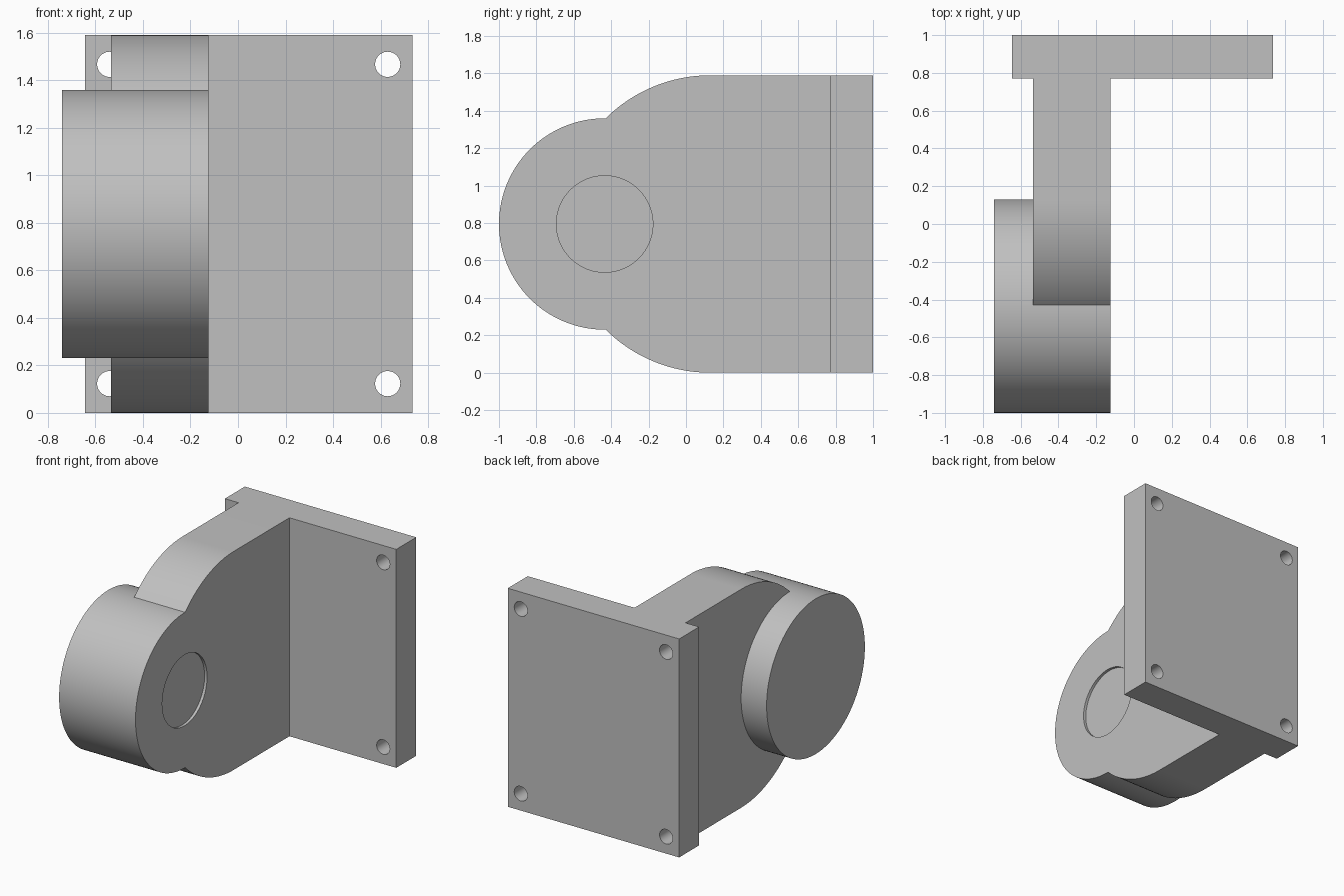
import bpy
import bmesh
from math import pi, sin, cos, acos
from mathutils import Matrix, Vector

default = bpy.data.objects.get("Cube")
if default:
    bpy.data.objects.remove(default, do_unlink=True)

MID_Z = 0.795            # half the height
BOSS_Y, BOSS_R = -0.435, 0.565
WEB_LEFT, WEB_RIGHT = -0.535, -0.125
PLATE_FRONT = 0.77

steel = bpy.data.materials.new("grey_metal")
steel.use_nodes = True
grey = (0.53, 0.53, 0.53, 1)
steel.diffuse_color = grey
steel.node_tree.nodes["Principled BSDF"].inputs["Base Color"].default_value = grey


def finish(name, bm):
    bmesh.ops.recalc_face_normals(bm, faces=bm.faces)
    mesh = bpy.data.meshes.new(name)
    bm.to_mesh(mesh)
    bm.free()
    mesh.materials.append(steel)
    obj = bpy.data.objects.new(name, mesh)
    bpy.context.scene.collection.objects.link(obj)
    return obj


def box(name, low, high):
    low, high = Vector(low), Vector(high)
    bm = bmesh.new()
    bmesh.ops.create_cube(bm, size=1, matrix=Matrix.Translation((low + high) / 2)
                          @ Matrix.Diagonal(high - low).to_4x4())
    return finish(name, bm)


def cylinder(name, centre, radius, length, axis, sides):
    turn = Matrix.Rotation(pi / 2, 4, "Y" if axis == "X" else "X")
    bm = bmesh.new()
    bmesh.ops.create_cone(bm, cap_ends=True, segments=sides, radius1=radius,
                          radius2=radius, depth=length,
                          matrix=Matrix.Translation(centre) @ turn)
    return finish(name, bm)


def combine(target, other, operation):
    """Apply a boolean and discard the helper."""
    bpy.context.view_layer.objects.active = target
    mod = target.modifiers.new(operation.lower(), "BOOLEAN")
    mod.operation, mod.solver, mod.object = operation, "EXACT", other
    bpy.ops.object.modifier_apply(modifier=mod.name)
    bpy.data.objects.remove(other, do_unlink=True)


# Mounting plate with four corner holes
bracket = box("bracket", (-0.645, PLATE_FRONT, 0), (0.735, 1, 2 * MID_Z))
for x in (-0.54, 0.63):
    for side in (-1, 1):
        hole = cylinder("hole_cutter", (x, 0.9, MID_Z + side * 0.672), 0.053, 0.5, "Y", 48)
        combine(bracket, hole, "DIFFERENCE")

# Web: straight at the plate, rounded shoulders towards the boss
ARC_Y, STEPS = 0.13, 32
sweep = acos((BOSS_R - 0.001) / MID_Z)
upper = [(PLATE_FRONT, MID_Z)]
for i in range(STEPS + 1):
    a = sweep * i / STEPS
    upper.append((ARC_Y - MID_Z * sin(a), MID_Z * cos(a)))
outline = upper + [(y, -h) for y, h in reversed(upper)]
bm = bmesh.new()
face = bm.faces.new([bm.verts.new((WEB_LEFT, y, MID_Z + h)) for y, h in outline])
extruded = bmesh.ops.extrude_face_region(bm, geom=[face])["geom"]
bmesh.ops.translate(bm, vec=(WEB_RIGHT - WEB_LEFT, 0, 0),
                    verts=[v for v in extruded if isinstance(v, bmesh.types.BMVert)])
combine(bracket, finish("web", bm), "UNION")

# Round boss, longer than the web is thick
BOSS_LEFT = -0.74
boss = cylinder("boss", ((BOSS_LEFT + WEB_RIGHT) / 2, BOSS_Y, MID_Z), BOSS_R,
                WEB_RIGHT - BOSS_LEFT, "X", 128)
combine(bracket, boss, "UNION")

# Shallow round recess in the boss face
recess = cylinder("recess_cutter", (WEB_RIGHT, BOSS_Y, MID_Z), 0.258, 0.04, "X", 96)
combine(bracket, recess, "DIFFERENCE")

bpy.ops.object.select_all(action="DESELECT")
bracket.select_set(True)
bpy.context.view_layer.objects.active = bracket
bpy.ops.object.shade_smooth_by_angle(angle=pi / 6)
